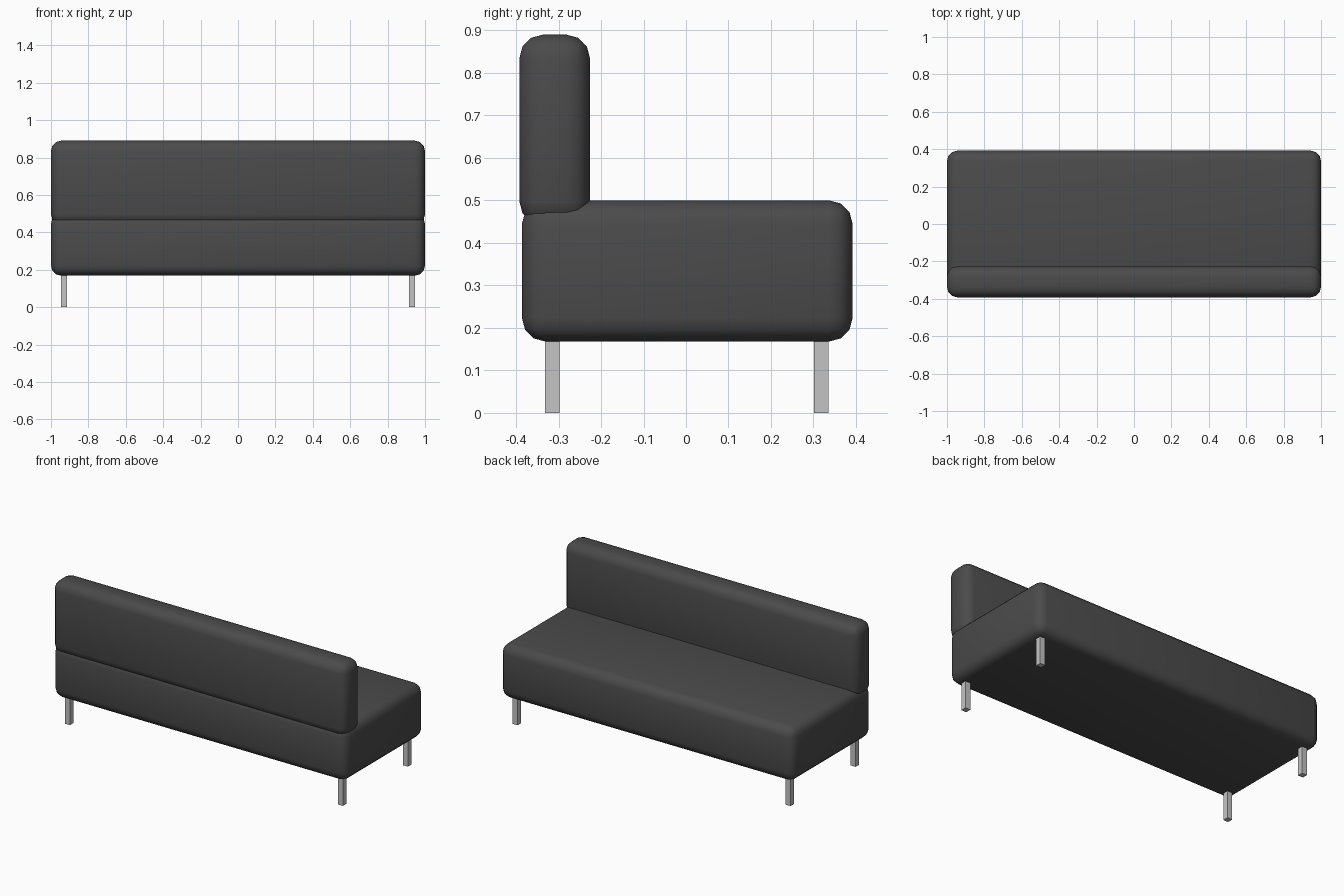
import bpy
from mathutils import Vector

cube = bpy.data.objects.get("Cube")
if cube:
    bpy.data.objects.remove(cube, do_unlink=True)


def make_material(name, grey):
    mat = bpy.data.materials.new(name)
    mat.use_nodes = True
    colour = (grey, grey, grey, 1)
    mat.diffuse_color = colour
    mat.node_tree.nodes["Principled BSDF"].inputs["Base Color"].default_value = colour
    return mat


charcoal = make_material("charcoal_upholstery", 0.07)
steel = make_material("light_grey_metal", 0.55)


def box(name, low, high, mat, radius=0):
    """Box between two corners, optionally with rounded, smooth edges."""
    low, high = Vector(low), Vector(high)
    bpy.ops.mesh.primitive_cube_add(size=1, location=(low + high) / 2)
    obj = bpy.context.object
    obj.name = name
    obj.scale = high - low
    bpy.ops.object.transform_apply(location=False, rotation=False, scale=True)
    obj.data.materials.append(mat)
    if radius:
        bevel = obj.modifiers.new("rounded_edges", "BEVEL")
        bevel.width = radius
        bevel.segments = 3
        bpy.ops.object.modifier_apply(modifier=bevel.name)
        bpy.ops.object.shade_smooth_by_angle(angle=0.9)
    return obj


# Upholstered blocks: the backrest sinks slightly into the seat
box("seat", (-1, -0.386, 0.168), (1, 0.392, 0.5), charcoal, 0.055)
box("backrest", (-1, -0.392, 0.442), (1, -0.226, 0.89), charcoal, 0.055)

# Four square legs
half = 0.017
for side, x in (("right", -0.93), ("left", 0.93)):
    for end, y in (("front", -0.315), ("back", 0.318)):
        box(f"{end}_{side}_leg", (x - half, y - half, 0),
            (x + half, y + half, 0.18), steel)
